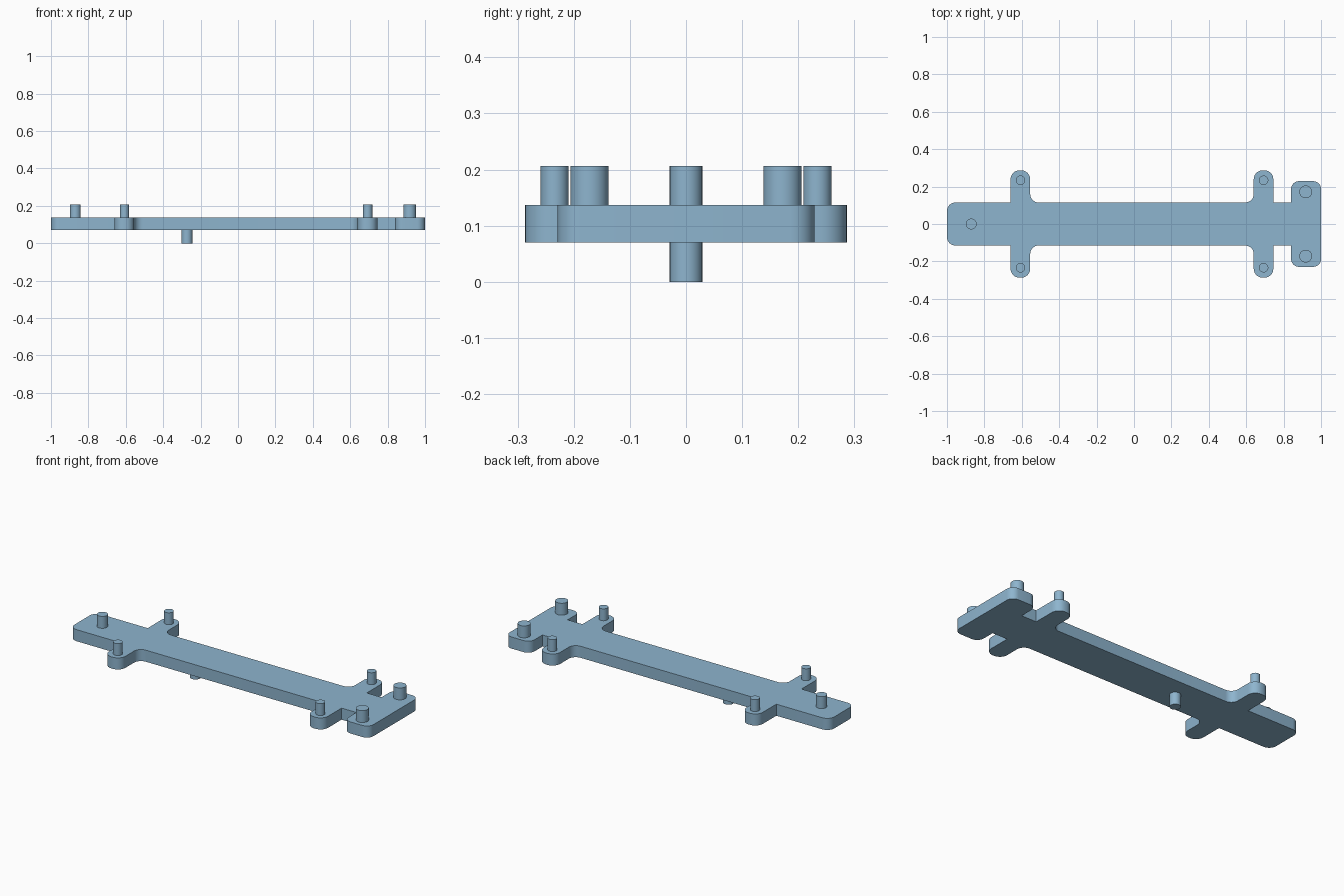
import bpy, bmesh, math
from mathutils import Vector

if "Cube" in bpy.data.objects:
    bpy.data.objects.remove(bpy.data.objects["Cube"])

Z_LOW, Z_PLATE, Z_TOP = 0.07, 0.137, 0.206

blue = bpy.data.materials.new("steel_blue")
blue.diffuse_color = (0.27, 0.46, 0.62, 1)
blue.use_nodes = True
blue.node_tree.nodes["Principled BSDF"].inputs["Base Color"].default_value = blue.diffuse_color


def finish(bm, name):
    bmesh.ops.recalc_face_normals(bm, faces=bm.faces)
    mesh = bpy.data.meshes.new(name)
    bm.to_mesh(mesh)
    bm.free()
    mesh.materials.append(blue)
    mesh.shade_smooth()
    mesh.set_sharp_from_angle(angle=math.radians(30))
    obj = bpy.data.objects.new(name, mesh)
    bpy.context.collection.objects.link(obj)
    return obj


def rounded(corners, steps=8):
    """Replace each (x, y, radius) right-angle corner by an arc."""
    pts = []
    for i, (x, y, r) in enumerate(corners):
        p = Vector((x, y))
        if r == 0:
            pts.append(p)
            continue
        a = (Vector(corners[i - 1][:2]) - p).normalized()
        b = (Vector(corners[(i + 1) % len(corners)][:2]) - p).normalized()
        centre = p + (a + b) * r
        for k in range(steps + 1):
            t = k / steps * math.pi / 2
            pts.append(centre - b * r * math.cos(t) - a * r * math.sin(t))
    return pts


def peg(name, x, y, radius, z0, z1):
    bm = bmesh.new()
    bmesh.ops.create_cone(bm, cap_ends=True, segments=40, radius1=radius,
                          radius2=radius, depth=z1 - z0)
    bmesh.ops.translate(bm, verts=bm.verts, vec=(x, y, (z0 + z1) / 2))
    finish(bm, name)


# Base plate: half outline with two pairs of arms and a wide end, mirrored in y
W = 0.115
half = [(-1, W, 0.045),
        (-0.66, W, 0), (-0.66, 0.287, 0.048), (-0.555, 0.287, 0.048), (-0.555, W, 0.045),
        (0.64, W, 0.045), (0.64, 0.287, 0.048), (0.745, 0.287, 0.048), (0.745, W, 0),
        (0.84, W, 0), (0.84, 0.229, 0.042), (1, 0.229, 0.042)]
outline = half + [(x, -y, r) for x, y, r in reversed(half)]
bm = bmesh.new()
face = bm.faces.new([bm.verts.new((p.x, p.y, Z_LOW)) for p in rounded(outline)])
res = bmesh.ops.extrude_face_region(bm, geom=[face], use_keep_orig=True)
top = [g for g in res["geom"] if isinstance(g, bmesh.types.BMVert)]
bmesh.ops.translate(bm, verts=top, vec=(0, 0, Z_PLATE - Z_LOW))
finish(bm, "base_plate")

# Pegs on the arms and the wide end
for side, s in (("front", -1), ("back", 1)):
    peg("left_arm_peg_" + side, -0.607, s * 0.234, 0.025, Z_PLATE, Z_TOP)
    peg("right_arm_peg_" + side, 0.693, s * 0.234, 0.025, Z_PLATE, Z_TOP)
    peg("end_peg_" + side, 0.918, s * 0.172, 0.034, Z_PLATE, Z_TOP)

# Single pegs on the centre line
peg("tail_peg", -0.87, 0, 0.029, Z_PLATE, Z_TOP)
peg("underside_peg", -0.273, 0, 0.029, 0, Z_LOW)
